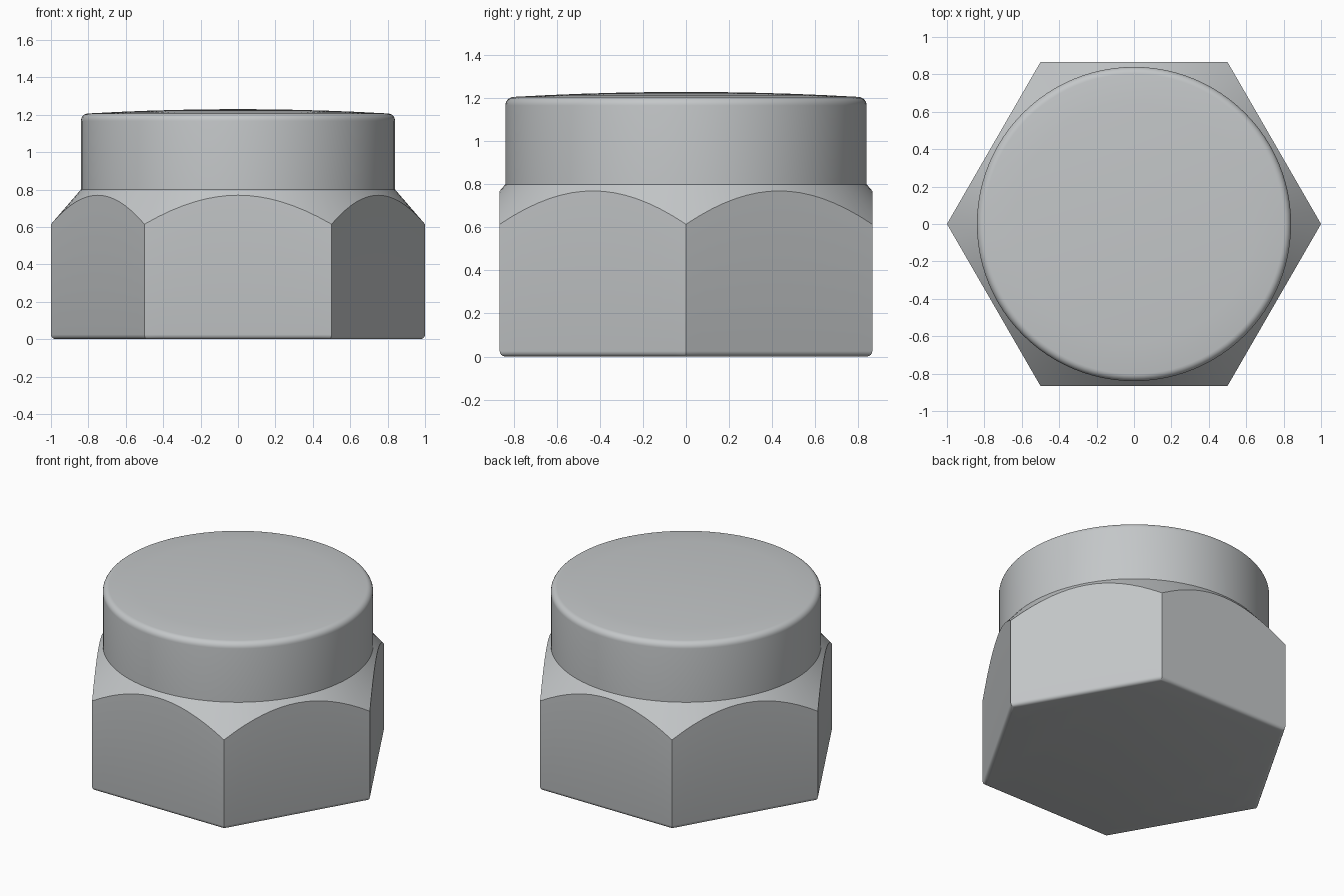
import bpy, bmesh, math

if "Cube" in bpy.data.objects:
    bpy.data.objects.remove(bpy.data.objects["Cube"])

N = 96                     # segments around, a multiple of 6
APOTHEM = math.sqrt(3) / 2
NECK_R, NECK_Z = 0.84, 0.80
SLOPE = 1.157              # drop of the conical chamfer per unit radius
ANGLES = [2 * math.pi * i / N for i in range(N)]

steel = bpy.data.materials.new("steel grey")
steel.diffuse_color = (0.55, 0.57, 0.58, 1)
steel.use_nodes = True
steel.node_tree.nodes["Principled BSDF"].inputs["Base Color"].default_value = steel.diffuse_color


def hex_radius(a, apothem):
    """Distance from the axis to a hexagon with corners on the x axis."""
    return apothem / math.cos((a % (math.pi / 3)) - math.pi / 6)


def circle(r, z):
    return [(r * math.cos(a), r * math.sin(a), z) for a in ANGLES]


def hexagon(apothem, height):
    ring = []
    for a in ANGLES:
        r = hex_radius(a, apothem)
        ring.append((r * math.cos(a), r * math.sin(a), height(r)))
    return ring


def loft(name, rings, cap_bottom=False, cap_top=False):
    bm = bmesh.new()
    loops = [[bm.verts.new(p) for p in ring] for ring in rings]
    for lo, hi in zip(loops, loops[1:]):
        for i in range(N):
            j = (i + 1) % N
            bm.faces.new((lo[i], lo[j], hi[j], hi[i]))
    if cap_bottom:
        bm.faces.new(loops[0][::-1])
    if cap_top:
        bm.faces.new(loops[-1])
    mesh = bpy.data.meshes.new(name)
    bm.to_mesh(mesh)
    bm.free()
    mesh.materials.append(steel)
    ob = bpy.data.objects.new(name, mesh)
    bpy.context.collection.objects.link(ob)
    bpy.ops.object.select_all(action='DESELECT')
    ob.select_set(True)
    bpy.context.view_layer.objects.active = ob
    bpy.ops.object.shade_smooth_by_angle(angle=math.radians(30))
    return ob


# Hexagonal body: rounded bottom edge, flat sides, conical chamfer on top
B = 0.025
rings = []
for k in range(5):
    t = k / 4 * math.pi / 2
    rings.append(hexagon(APOTHEM - B + B * math.sin(t),
                         lambda r, t=t: B * (1 - math.cos(t))))
rings.append(hexagon(APOTHEM, lambda r: NECK_Z - (r - NECK_R) * SLOPE))
rings.append(circle(NECK_R, NECK_Z))
loft("hex_body", rings, cap_bottom=True)

# Round cap: straight wall, rounded rim, shallow dome
F, RIM_Z, TOP_Z = 0.04, 1.207, 1.23
profile = [(NECK_R, NECK_Z)]
for k in range(7):
    t = k / 6 * math.radians(87)
    profile.append((NECK_R - F + F * math.cos(t), RIM_Z - F + F * math.sin(t)))
edge_r = profile[-1][0]
for s in (0.8, 0.6, 0.4, 0.2, 0.05):
    profile.append((edge_r * s, TOP_Z - (TOP_Z - RIM_Z) * s * s))
loft("round_cap", [circle(r, z) for r, z in profile], cap_top=True)
